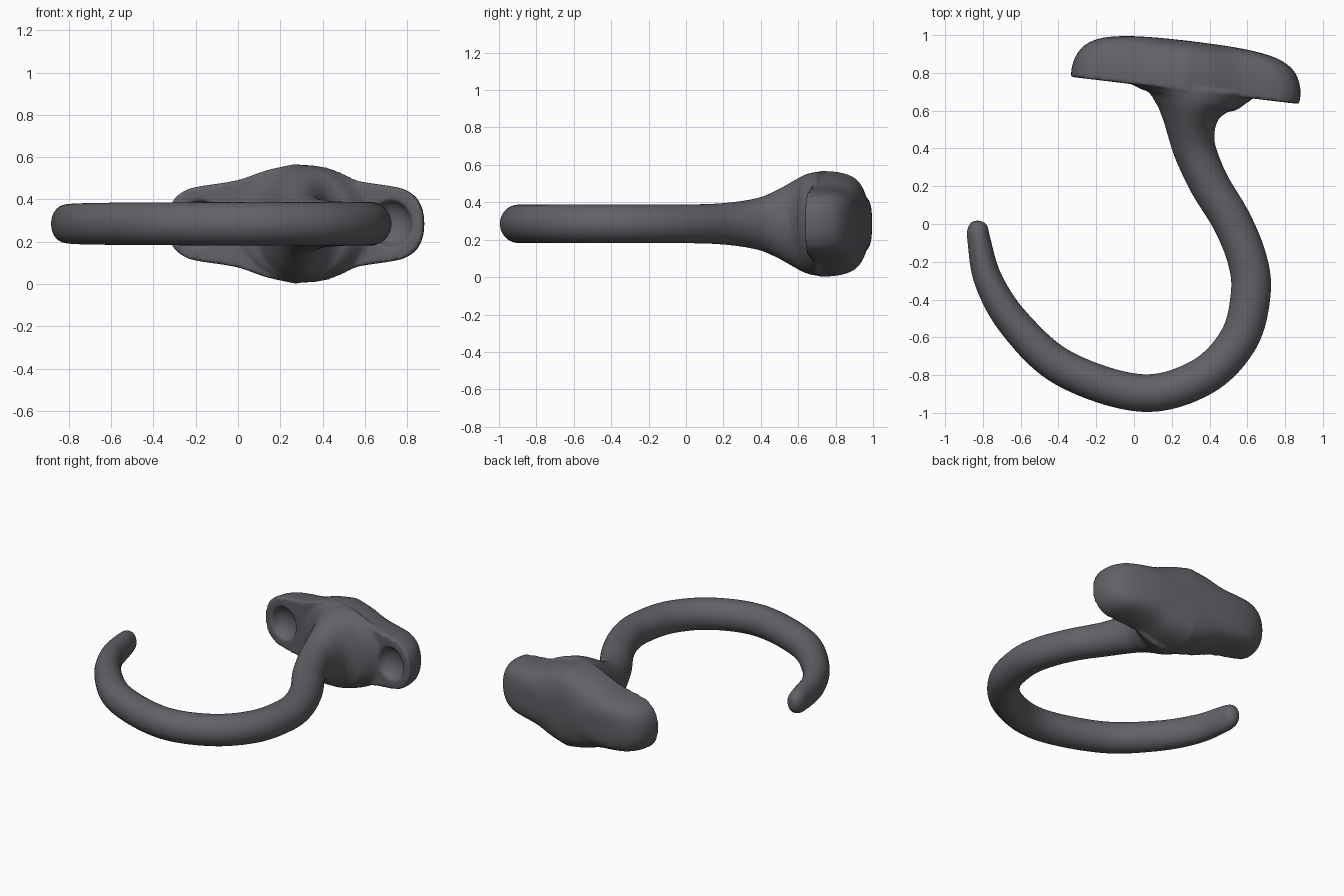
import bpy, bmesh, math
from mathutils import Vector, Matrix

if "Cube" in bpy.data.objects:
    bpy.data.objects.remove(bpy.data.objects["Cube"])

ZC = 0.285                      # height of the symmetry plane
TILT = math.radians(-6.8)       # the plate is slightly turned in plan


def spline(pts, n):
    """Catmull-Rom through tuples of any length, n samples per span."""
    P = [Vector(p) for p in pts]
    P = [2 * P[0] - P[1]] + P + [2 * P[-1] - P[-2]]
    out = []
    for i in range(1, len(P) - 2):
        a, b, c, d = P[i - 1:i + 3]
        for k in range(n):
            t = k / n
            out.append(0.5 * (2 * b + (c - a) * t + (2 * a - 5 * b + 4 * c - d) * t * t
                              + (3 * b - a - 3 * c + d) * t ** 3))
    return out + [P[-2]]


def loft(name, rings):
    """Closed skin over a list of equal-length rings."""
    bm = bmesh.new()
    rows = [[bm.verts.new(p) for p in r] for r in rings]
    n = len(rows[0])
    for a, b in zip(rows, rows[1:]):
        for i in range(n):
            j = (i + 1) % n
            bm.faces.new((a[i], a[j], b[j], b[i]))
    bm.faces.new(rows[0])
    bm.faces.new(rows[-1][::-1])
    bmesh.ops.recalc_face_normals(bm, faces=bm.faces)
    me = bpy.data.meshes.new(name)
    bm.to_mesh(me)
    bm.free()
    ob = bpy.data.objects.new(name, me)
    bpy.context.collection.objects.link(ob)
    return ob


# Hook arm: x, y, half width in plan, half height
arm = [(-0.829, 0.018, 0.015, 0.025), (-0.829, 0.008, 0.035, 0.05), (-0.827, -0.02, 0.054, 0.075),
       (-0.82, -0.09, 0.062, 0.09), (-0.77, -0.3, 0.076, 0.097), (-0.63, -0.53, 0.088, 0.1),
       (-0.37, -0.765, 0.097, 0.102), (0.04, -0.895, 0.1, 0.103), (0.36, -0.81, 0.102, 0.103),
       (0.555, -0.61, 0.104, 0.104), (0.618, -0.37, 0.106, 0.104), (0.6, -0.19, 0.105, 0.104),
       (0.52, 0.01, 0.104, 0.104), (0.4, 0.21, 0.106, 0.112), (0.325, 0.38, 0.112, 0.138),
       (0.304, 0.48, 0.125, 0.178), (0.3, 0.56, 0.15, 0.222), (0.305, 0.62, 0.195, 0.255),
       (0.314, 0.67, 0.27, 0.273), (0.32, 0.72, 0.36, 0.279)]
S = spline(arm, 8)
rings = []
for i, s in enumerate(S):
    a, b = S[max(i - 1, 0)], S[min(i + 1, len(S) - 1)]
    t = Vector((b[0] - a[0], b[1] - a[1])).normalized()
    rings.append([(s[0] + t.y * s[2] * math.cos(q), s[1] - t.x * s[2] * math.cos(q),
                   ZC + s[3] * math.sin(q)) for q in (2 * math.pi * k / 40 for k in range(40))])
stem = loft("hook_arm", rings)

# Wall plate: lobed outline, flat front, domed back
half = [(-0.61, 0), (-0.603, 0.06), (-0.575, 0.12), (-0.52, 0.16), (-0.45, 0.178),
        (-0.28, 0.205), (-0.14, 0.252), (0, 0.283)]
left = [tuple(p) for p in spline(half, 5)]
top = left + [(-u, h) for u, h in left[-2::-1]]
outline = top + [(u, -h) for u, h in top[-2:0:-1]]
dome = spline([(1, 0), (1, 0.05), (0.985, 0.1), (0.94, 0.155), (0.87, 0.195), (0.75, 0.228),
               (0.55, 0.25), (0.3, 0.26), (0.03, 0.263)], 4)
frame = Matrix.Translation((0.27, 0.707, ZC)) @ Matrix.Rotation(TILT, 4, 'Z')
plate = loft("hook", [[frame @ Vector((u * k, d, h * k)) for u, h in outline] for k, d in dome])


def modifier(kind, **props):
    m = plate.modifiers.new(kind, kind)
    for key, value in props.items():
        setattr(m, key, value)


# Join arm to plate, then scoop the two screw seats
modifier('BOOLEAN', operation='UNION', object=stem, solver='EXACT')
helpers = [stem]
for u in (-0.455, 0.455):
    bpy.ops.mesh.primitive_uv_sphere_add(segments=32, ring_count=16, radius=0.1)
    cut = bpy.context.object
    cut.name = "screw_seat_cutter"
    cut.matrix_world = frame @ Matrix.Translation((u, 0, 0)) @ Matrix.Diagonal((1, 0.7, 1.1, 1))
    cut.hide_render = True
    helpers.append(cut)
    modifier('BOOLEAN', operation='DIFFERENCE', object=cut, solver='EXACT')

# Melt the joints into one cast surface
modifier('REMESH', mode='VOXEL', voxel_size=0.011, use_smooth_shade=True)
modifier('SMOOTH', factor=0.5, iterations=5)
bpy.context.view_layer.update()
ev = plate.evaluated_get(bpy.context.evaluated_depsgraph_get())
mesh = bpy.data.meshes.new_from_object(ev)
plate.modifiers.clear()
plate.data = mesh
for h in helpers:
    bpy.data.objects.remove(h)

# Dark cast iron
mat = bpy.data.materials.new("dark_iron")
mat.diffuse_color = (0.12, 0.12, 0.135, 1)
mat.use_nodes = True
mat.node_tree.nodes["Principled BSDF"].inputs["Base Color"].default_value = mat.diffuse_color
mesh.materials.clear()
mesh.materials.append(mat)
for p in mesh.polygons:
    p.use_smooth = True
    p.material_index = 0
